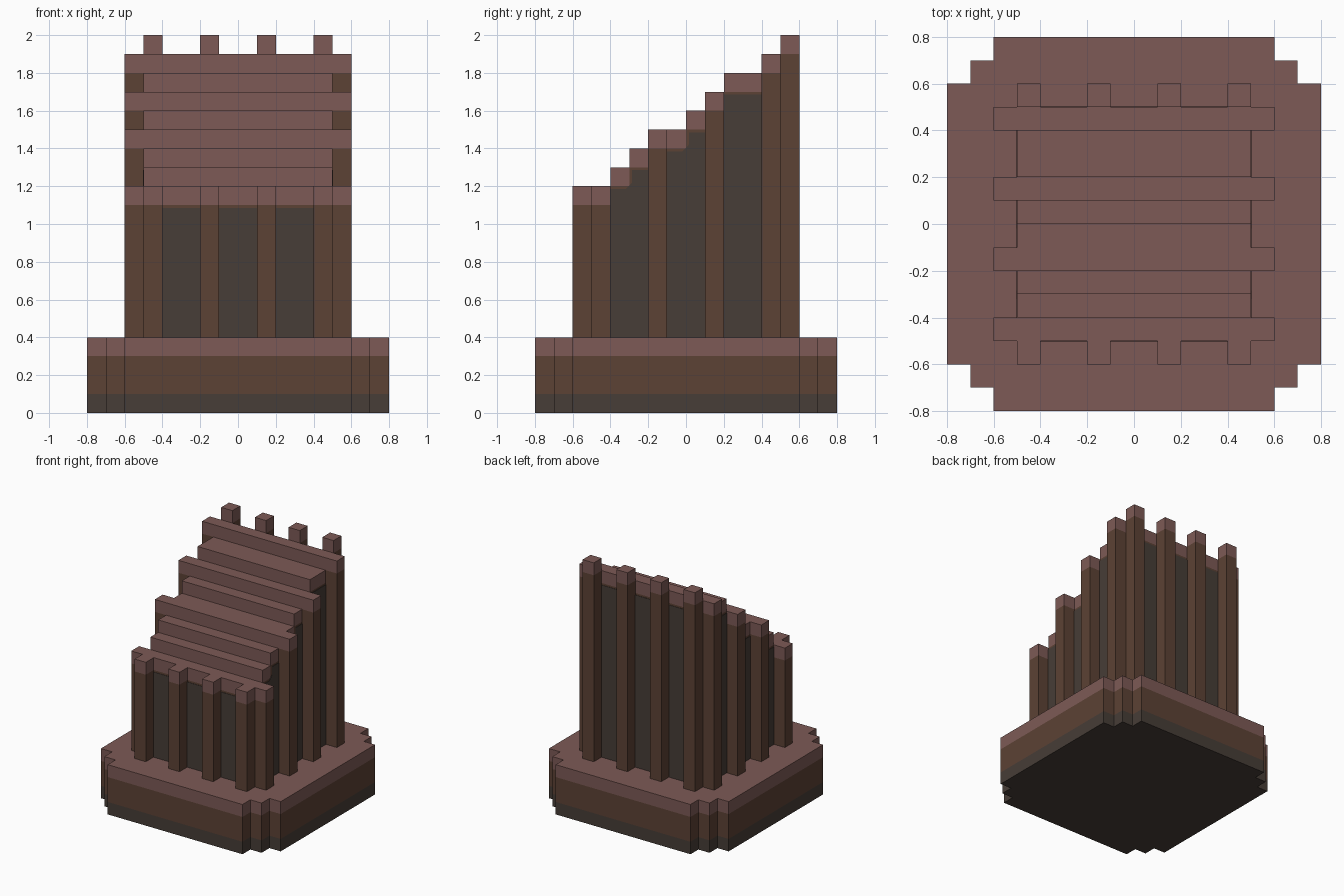
import bpy, bmesh
from mathutils import Vector

if "Cube" in bpy.data.objects:
    bpy.data.objects.remove(bpy.data.objects["Cube"], do_unlink=True)


def material(name, rgb):
    m = bpy.data.materials.new(name)
    m.use_nodes = True
    m.diffuse_color = (*rgb, 1)
    bsdf = m.node_tree.nodes["Principled BSDF"]
    bsdf.inputs["Base Color"].default_value = (*rgb, 1)
    bsdf.inputs["Roughness"].default_value = 0.9
    return m


ROSE = material("dusty rose", (0.205, 0.102, 0.093))
BROWN = material("bark brown", (0.107, 0.054, 0.035))
DARK = material("dark umber", (0.063, 0.047, 0.038))


def prism(name, outline, levels, mats, axis="z"):
    """Extrude an outline through successive levels, one material per band."""
    def place(p, h):
        return Vector((p[0], p[1], h)) if axis == "z" else Vector((h, p[0], p[1]))

    bm = bmesh.new()
    rings = [[bm.verts.new(place(p, h)) for p in outline] for h in levels]
    n = len(outline)
    bm.faces.new(rings[0]).material_index = 0
    bm.faces.new(rings[-1]).material_index = len(mats) - 1
    for band in range(len(mats)):
        a, b = rings[band], rings[band + 1]
        for i in range(n):
            j = (i + 1) % n
            bm.faces.new((a[i], a[j], b[j], b[i])).material_index = band
    bmesh.ops.recalc_face_normals(bm, faces=bm.faces)
    mesh = bpy.data.meshes.new(name)
    bm.to_mesh(mesh)
    bm.free()
    for m in mats:
        mesh.materials.append(m)
    ob = bpy.data.objects.new(name, mesh)
    bpy.context.collection.objects.link(ob)
    return ob


def rect(x0, x1, y0, y1):
    return [(x0, y0), (x1, y0), (x1, y1), (x0, y1)]


FLOOR, CAP, LIP, PLATE = 0.4, 0.1, 0.015, 0.003

# Plinth with notched corners and three colour bands
corner = [(0.8, 0.6), (0.7, 0.6), (0.7, 0.7), (0.6, 0.7), (0.6, 0.8)]
half = corner + [(-x, y) for x, y in reversed(corner)]
prism("plinth", half + [(-x, -y) for x, y in half], [0, 0.1, 0.3, FLOOR], [DARK, BROWN, ROSE])

# Stepped tower: one solid body with a cap slab on every step
steps = [(-0.5, -0.4, 1.2), (-0.4, -0.3, 1.3), (-0.3, -0.2, 1.4), (-0.2, 0.0, 1.5),
         (0.0, 0.1, 1.6), (0.1, 0.2, 1.7), (0.2, 0.4, 1.8), (0.4, 0.5, 1.9)]
stair = [(-0.5, FLOOR)]
for y0, y1, top in steps:
    stair += [(y0, top - CAP), (y1, top - CAP)]
stair.append((0.5, FLOOR))
prism("tower_body", stair, [-0.5, 0.5], [BROWN], axis="x")
for i, (y0, y1, top) in enumerate(steps):
    prism(f"step_cap_{i + 1}", rect(-0.5, 0.5, y0, y1), [top - CAP, top], [ROSE])


# Ribs standing around the tower
def rib(name, x0, x1, y0, y1, top):
    prism(name, rect(x0, x1, y0, y1), [FLOOR, top - CAP, top], [BROWN, ROSE])


for i, a in enumerate((-0.5, -0.2, 0.1, 0.4)):
    rib(f"front_rib_{i + 1}", a, a + 0.1, -0.6, -0.5, 1.2)
    rib(f"back_rib_{i + 1}", a, a + 0.1, 0.5, 0.6, 2.0)
    top = (1.2, 1.5, 1.7, 1.9)[i]
    rib(f"left_rib_{i + 1}", 0.5, 0.6, a, a + 0.1, top)
    rib(f"right_rib_{i + 1}", -0.6, -0.5, a, a + 0.1, top)

# Dark panels between the front and back ribs
for i, (x0, x1) in enumerate(((-0.4, -0.2), (-0.1, 0.1), (0.2, 0.4))):
    prism(f"front_panel_{i + 1}", rect(x0, x1, -0.5 - PLATE, -0.5), [FLOOR, 1.1 - LIP], [DARK])
    prism(f"back_panel_{i + 1}", rect(x0, x1, 0.5, 0.5 + PLATE), [FLOOR, 1.8 - LIP], [DARK])


# Dark panels between the side ribs, following the steps above them
def stepped_panel(y0, ystep, y1, z0, z1):
    c = 0.02
    return [(y0, FLOOR), (y1, FLOOR), (y1, z1 - LIP), (ystep + LIP, z1 - LIP),
            (ystep + LIP, z0 + c), (ystep - c, z0 - LIP), (y0, z0 - LIP)]


panels = [stepped_panel(-0.4, -0.3, -0.2, 1.2, 1.3),
          stepped_panel(-0.1, 0.0, 0.1, 1.4, 1.5),
          rect(0.2, 0.4, FLOOR, 1.7 - LIP)]
for i, outline in enumerate(panels):
    prism(f"left_panel_{i + 1}", outline, [0.5, 0.5 + PLATE], [DARK], axis="x")
    prism(f"right_panel_{i + 1}", outline, [-0.5 - PLATE, -0.5], [DARK], axis="x")
